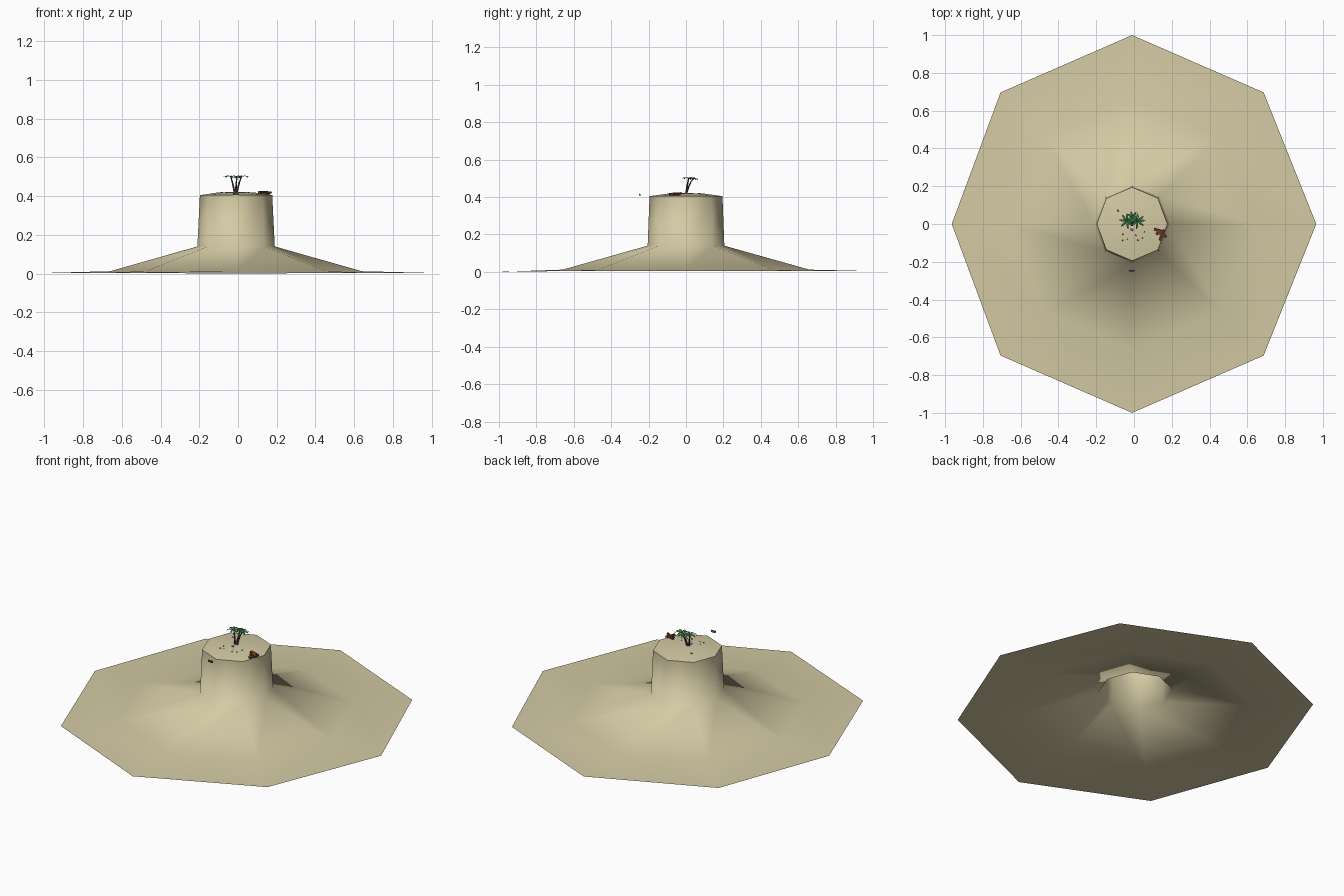
import bpy, bmesh, random
from math import sin, cos, pi, tau
from mathutils import Vector, Matrix

if "Cube" in bpy.data.objects:
    bpy.data.objects.remove(bpy.data.objects["Cube"])

random.seed(4)
CX = -0.01


def material(name, rgb):
    m = bpy.data.materials.new(name)
    m.diffuse_color = (*rgb, 1)
    m.use_nodes = True
    m.node_tree.nodes["Principled BSDF"].inputs["Base Color"].default_value = m.diffuse_color
    return m


SAND = material("sand", (0.66, 0.59, 0.37))
BARK = material("bark", (0.09, 0.05, 0.04))
LEAF = material("leaf", (0.05, 0.22, 0.07))
WOOD = material("red_wood", (0.16, 0.05, 0.03))
STONE = material("stone", (0.12, 0.10, 0.09))
SHELL = material("shell_blue", (0.20, 0.20, 0.42))


def finish(bm, name, mat, smooth=False):
    me = bpy.data.meshes.new(name)
    for f in bm.faces:
        f.smooth = smooth
    bm.to_mesh(me)
    bm.free()
    ob = bpy.data.objects.new(name, me)
    me.materials.append(mat)
    bpy.context.collection.objects.link(ob)
    return ob


# Island: hollow eight-sided shell, beach skirt, steep column and low dome
def island():
    bm = bmesh.new()
    # radius along axes x / y, diagonal radius, height
    profile = [(0.965, 1.0, 0.985, 0.004), (0.65, 0.66, 0.66, 0.012),
               (0.200, 0.205, 0.205, 0.14), (0.187, 0.195, 0.193, 0.405),
               (0.10, 0.10, 0.10, 0.418)]
    rings = []
    for j, (rx, ry, rd, z) in enumerate(profile):
        ring = []
        for i in range(8):
            a = i * tau / 8
            r = rd if i % 2 else (rx if i % 4 == 0 else ry)
            x = r * cos(a) + CX
            if j == 0 and i in (0, 4):
                x = r * cos(a)
            zz = 0.0 if j == 0 and i == 6 else z
            ring.append(bm.verts.new((x, r * sin(a), zz)))
        rings.append(ring)
    for a, b in zip(rings, rings[1:]):
        for i in range(8):
            k = (i + 1) % 8
            bm.faces.new((a[i], a[k], b[k], b[i]))
    top = bm.verts.new((CX, 0, 0.422))
    for i in range(8):
        bm.faces.new((rings[-1][i], rings[-1][(i + 1) % 8], top))
        bm.edges.get((rings[3][i], rings[3][(i + 1) % 8])).smooth = False
    finish(bm, "sand_island", SAND, True)


# Palm: bent tapering five-sided trunk and drooping folded fronds
def palm(name, base, tip, fronds, length):
    base, tip = Vector(base), Vector(tip)
    bm = bmesh.new()
    prev = None
    for s in range(5):
        t = s / 4
        c = base.lerp(tip, t) + Vector((0, 0, 0.008 * sin(pi * t)))
        r = 0.006 - 0.003 * t
        ring = [bm.verts.new(c + Vector((r * cos(k * tau / 5), r * sin(k * tau / 5), 0)))
                for k in range(5)]
        if prev:
            for k in range(5):
                n = (k + 1) % 5
                bm.faces.new((prev[k], prev[n], ring[n], ring[k]))
        prev = ring
    bm.faces.new(prev)
    finish(bm, name + "_trunk", BARK)
    bm = bmesh.new()
    for i in range(fronds):
        a = i * tau / fronds + random.uniform(-0.2, 0.2)
        d, side = Vector((cos(a), sin(a), 0)), Vector((-sin(a), cos(a), 0))
        old = None
        for t, h, w in ((0, 0, 0.001), (0.4, 0.006, 0.006), (0.75, 0.004, 0.005), (1, -0.004, 0.0005)):
            c = tip + d * length * t + Vector((0, 0, h))
            row = [bm.verts.new(c + side * w * k - Vector((0, 0, 0.3 * w * abs(k)))) for k in (-1, 0, 1)]
            if old:
                for k in (0, 1):
                    bm.faces.new((old[k], old[k + 1], row[k + 1], row[k]))
            old = row
    finish(bm, name + "_fronds", LEAF)


def block(name, loc, size, rot, mat):
    bm = bmesh.new()
    bmesh.ops.create_cube(bm, size=1)
    m = Matrix.Translation(loc) @ Matrix.Rotation(rot, 4, 'Z') @ Matrix.Rotation(0.2, 4, 'X') @ Matrix.Diagonal((*size, 1))
    bm.transform(m)
    finish(bm, name, mat)


def rock(name, loc, r, mat):
    bm = bmesh.new()
    bmesh.ops.create_icosphere(bm, subdivisions=1, radius=r)
    for v in bm.verts:
        v.co *= random.uniform(0.75, 1.1)
        v.co.z *= 0.6
        v.co += Vector(loc)
    finish(bm, name, mat)


island()
palm("left_palm", (-0.018, 0.0, 0.415), (-0.038, 0.015, 0.50), 8, 0.042)
palm("right_palm", (-0.008, 0.0, 0.415), (0.018, 0.015, 0.50), 8, 0.042)
palm("back_palm", (-0.013, 0.0, 0.415), (-0.006, 0.035, 0.495), 7, 0.034)

# Driftwood pile on the right rim
for i, (x, y, z, rot) in enumerate([(0.14, -0.045, 0.415, 0.4), (0.15, -0.055, 0.419, -0.6),
                                    (0.145, -0.065, 0.414, 1.3), (0.13, -0.035, 0.42, -0.3)]):
    block(f"driftwood_{i}", (x, y, z), (0.05, 0.013, 0.009), rot, WOOD)

# Scattered pebbles and a shell
for i, (x, y) in enumerate([(-0.085, 0.07), (-0.06, -0.055), (-0.035, -0.08), (0.055, -0.04),
                            (0.045, -0.075), (-0.06, -0.085), (0.01, -0.06), (0.02, -0.085)]):
    rock(f"pebble_{i}", (x, y, 0.419), 0.007 if i == 0 else 0.005, STONE)
rock("shell", (-0.012, -0.028, 0.42), 0.012, SHELL)

# Small piece hanging in the air off the front
block("floating_chip", (-0.012, -0.247, 0.412), (0.028, 0.006, 0.012), 0, STONE)
